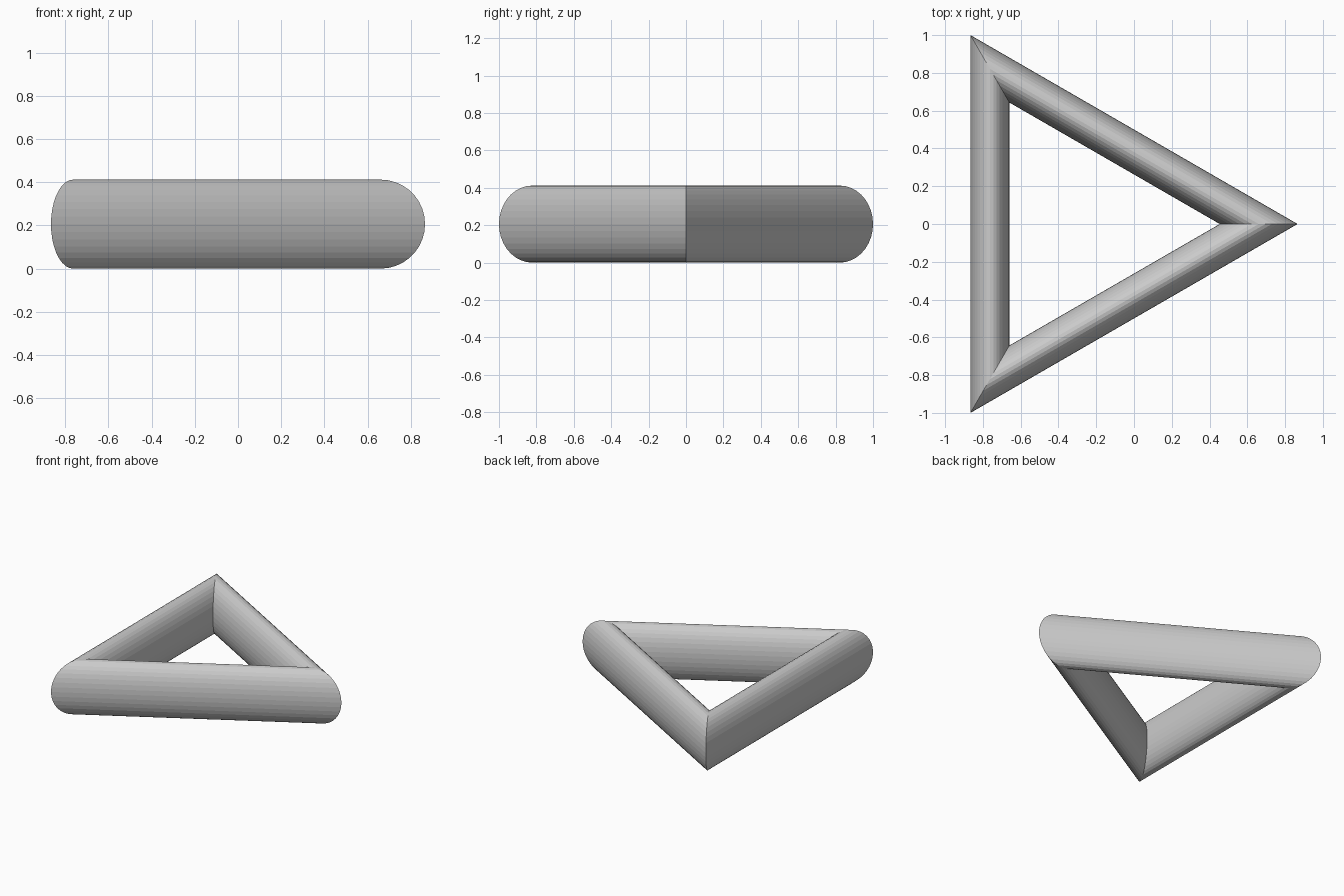
import bpy
import math

if "Cube" in bpy.data.objects:
    bpy.data.objects.remove(bpy.data.objects["Cube"])

# Outer triangle has 2-unit sides, so its corners lie 2/sqrt(3) from its centre
outer = 2 / math.sqrt(3)
tube = 0.206

# Triangular ring: a three-segment torus with a round, flat-shaded tube
bpy.ops.mesh.primitive_torus_add(
    major_segments=3, minor_segments=36,
    major_radius=outer - tube, minor_radius=tube,
    location=(-outer / 4, 0, tube))
ring = bpy.context.object
ring.name = "triangular_ring"
bpy.ops.object.shade_flat()
